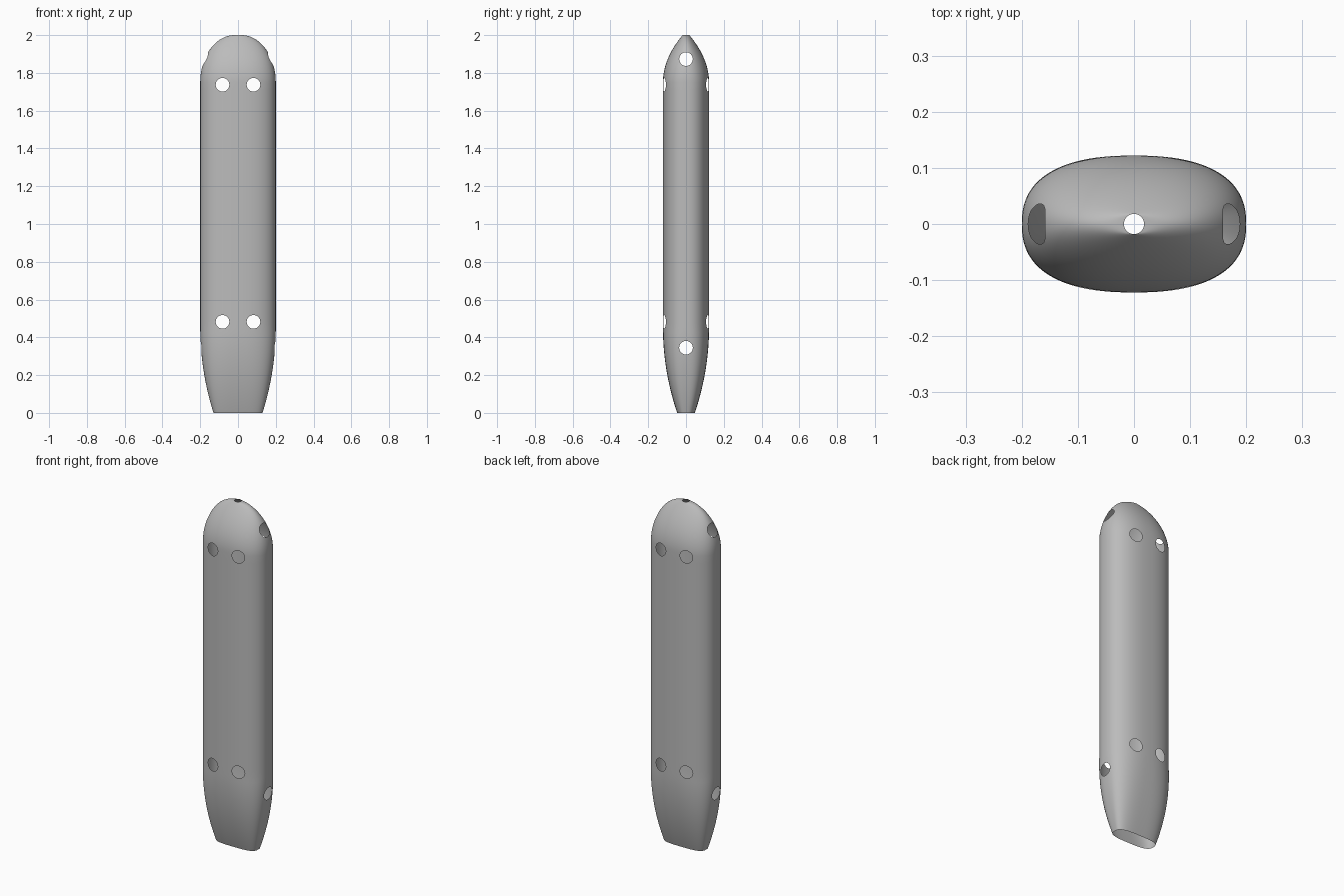
import bpy, bmesh, math
from mathutils import Matrix

cube = bpy.data.objects.get("Cube")
if cube:
    bpy.data.objects.remove(cube)


def material(name, value):
    m = bpy.data.materials.new(name)
    m.use_nodes = True
    colour = (value, value, value, 1)
    m.diffuse_color = colour
    m.node_tree.nodes["Principled BSDF"].inputs["Base Color"].default_value = colour
    return m


grey = material("grey plastic", 0.5)
SIDES = 96
TAPER, SHOULDER = 0.45, 1.75   # heights where the straight tube begins and ends
TIP = 0.018                    # radius of the opening at the tip


def section(z):
    """Half width, half depth and squareness of the tube at height z."""
    if z < TAPER:
        s = 1 - z / TAPER
        return 0.2 - 0.07 * s * s, 0.122 - 0.075 * s * s, 2.4 + 0.8 * s
    t = max(0, min(1, (z - SHOULDER) / (2 - SHOULDER)))
    return (TIP + (0.2 - TIP) * math.sqrt(1 - t * t),
            TIP + (0.122 - TIP) * (1 - t * t), 2.4 - 0.4 * t)


def power(v, n):
    return math.copysign(abs(v) ** (2 / n), v)


# Loft the closed tube from superellipse rings
heights = [TAPER * i / 20 for i in range(20)]
heights += [TAPER + (SHOULDER - TAPER) * i / 30 for i in range(30)]
heights += [SHOULDER + (2 - SHOULDER) * math.sin(math.pi / 2 * i / 28) for i in range(29)]
bm = bmesh.new()
rings = []
for z in heights:
    a, b, n = section(z)
    angles = [math.tau * i / SIDES for i in range(SIDES)]
    rings.append([bm.verts.new((a * power(math.cos(w), n), b * power(math.sin(w), n), z))
                  for w in angles])
for low, high in zip(rings, rings[1:]):
    for i in range(SIDES):
        j = (i + 1) % SIDES
        bm.faces.new((low[i], low[j], high[j], high[i]))
# End caps are marked with the second slot and removed later
for ring in (rings[0][::-1], rings[-1]):
    bm.faces.new(ring).material_index = 1
mesh = bpy.data.meshes.new("tube_shell")
bm.to_mesh(mesh)
bm.free()
shell = bpy.data.objects.new("tube_shell", mesh)
bpy.context.collection.objects.link(shell)
opening = bpy.data.materials.new("opening")
mesh.materials.append(grey)
mesh.materials.append(opening)

# Round drills: four from front to back, two from side to side
bm = bmesh.new()


def drill(x, z, axis):
    bmesh.ops.create_cone(bm, cap_ends=True, segments=40, radius1=0.036, radius2=0.036, depth=1,
                          matrix=Matrix.Translation((x, 0, z)) @ Matrix.Rotation(math.pi / 2, 4, axis))


for z in (0.482, 1.737):
    for x in (-0.082, 0.082):
        drill(x, z, 'X')
for z in (0.345, 1.873):
    drill(0, z, 'Y')
cutter_mesh = bpy.data.meshes.new("hole_cutter")
bm.to_mesh(cutter_mesh)
bm.free()
cutter_mesh.materials.append(opening)
cutter = bpy.data.objects.new("hole_cutter", cutter_mesh)
bpy.context.collection.objects.link(cutter)
cutter.hide_render = True

mod = shell.modifiers.new("holes", 'BOOLEAN')
mod.object = cutter
mod.solver = 'EXACT'
mod.material_mode = 'TRANSFER'
bpy.context.view_layer.objects.active = shell
shell.select_set(True)
bpy.ops.object.modifier_apply(modifier=mod.name)
bpy.data.objects.remove(cutter)

# Drop drill walls and end caps so only the thin open skin remains
bm = bmesh.new()
bm.from_mesh(shell.data)
walls = [f for f in bm.faces if shell.data.materials[f.material_index] == opening]
bmesh.ops.delete(bm, geom=walls, context='FACES')
for f in bm.faces:
    f.material_index = 0
bm.to_mesh(shell.data)
bm.free()
shell.data.materials.clear()
shell.data.materials.append(grey)
bpy.data.materials.remove(opening)
bpy.ops.object.shade_smooth_by_angle(angle=math.radians(40))
